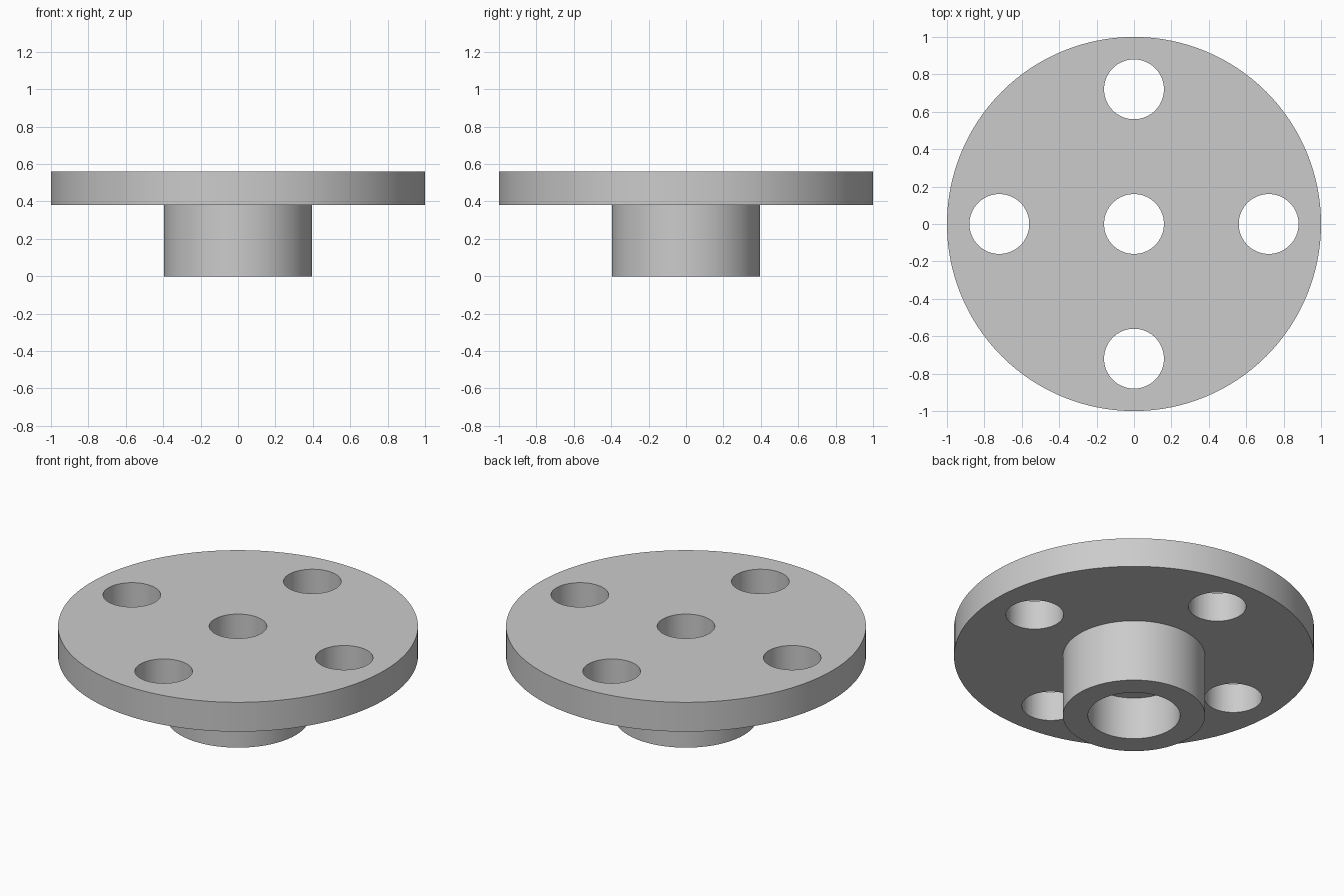
import bpy
import bmesh
from math import radians
from mathutils import Matrix, Vector

SEGMENTS = 128
PLATE_BOTTOM, TOP = 0.38, 0.56
BORE_RADIUS, HOLE_RADIUS, HOLE_OFFSET = 0.16, 0.16, 0.72

default_cube = bpy.data.objects.get("Cube")
if default_cube:
    bpy.data.objects.remove(default_cube, do_unlink=True)

# Plain grey metal
grey = bpy.data.materials.new("grey_metal")
grey.use_nodes = True
colour = (0.6, 0.6, 0.6, 1)
grey.diffuse_color = colour
grey.node_tree.nodes["Principled BSDF"].inputs["Base Color"].default_value = colour


def add_object(name, bm):
    bmesh.ops.recalc_face_normals(bm, faces=bm.faces)
    mesh = bpy.data.meshes.new(name)
    bm.to_mesh(mesh)
    bm.free()
    mesh.materials.append(grey)
    obj = bpy.data.objects.new(name, mesh)
    bpy.context.collection.objects.link(obj)
    return obj


def lathe(name, profile):
    """Turn a closed (radius, height) profile about the z axis."""
    bm = bmesh.new()
    verts = [bm.verts.new((r, 0, z)) for r, z in profile]
    edges = [bm.edges.new((v, verts[i - 1])) for i, v in enumerate(verts)]
    bmesh.ops.spin(bm, geom=verts + edges, cent=(0, 0, 0), axis=(0, 0, 1),
                   angle=radians(360), steps=SEGMENTS, use_merge=True)
    bmesh.ops.remove_doubles(bm, verts=bm.verts, dist=0.0001)
    return add_object(name, bm)


# Round plate and hub, with a through bore widened from below
flange = lathe("flange", [
    (BORE_RADIUS, TOP), (1, TOP), (1, PLATE_BOTTOM),
    (0.395, PLATE_BOTTOM), (0.395, 0), (0.256, 0),
    (0.256, 0.26), (BORE_RADIUS, 0.26)])

# Four bolt holes through the plate
bm = bmesh.new()
for i in range(4):
    centre = Matrix.Rotation(radians(90 * i), 3, "Z") @ Vector((HOLE_OFFSET, 0, 0.47))
    bmesh.ops.create_cone(bm, cap_ends=True, segments=64, radius1=HOLE_RADIUS,
                          radius2=HOLE_RADIUS, depth=0.4,
                          matrix=Matrix.Translation(centre))
cutter = add_object("bolt_hole_cutter", bm)
cutter.hide_render = True

cut = flange.modifiers.new("bolt_holes", "BOOLEAN")
cut.operation = "DIFFERENCE"
cut.solver = "EXACT"
cut.object = cutter

bpy.ops.object.select_all(action="DESELECT")
flange.select_set(True)
bpy.context.view_layer.objects.active = flange
bpy.ops.object.modifier_apply(modifier=cut.name)
bpy.data.objects.remove(cutter, do_unlink=True)
bpy.ops.object.shade_smooth_by_angle(angle=radians(30))
